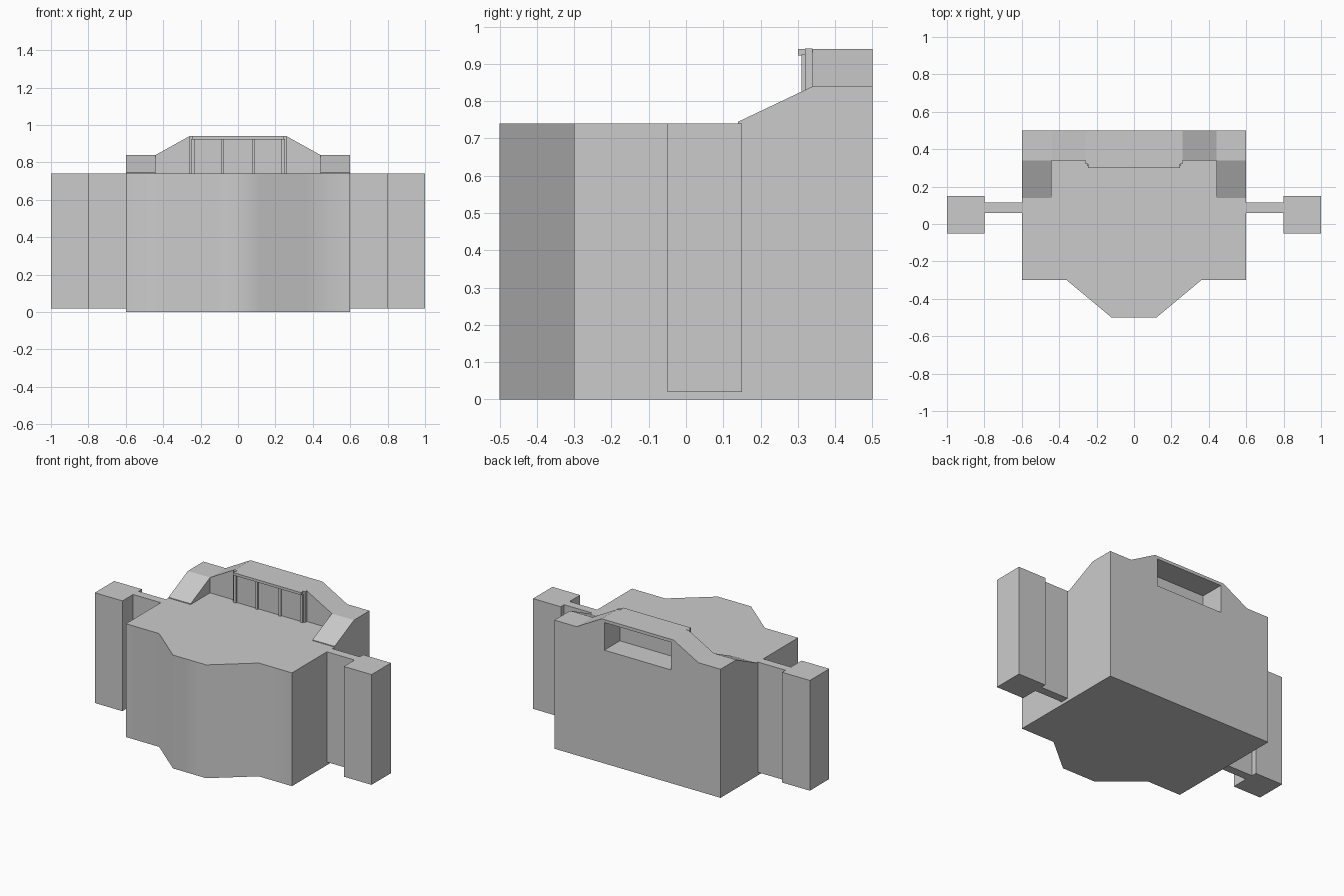
import bpy, bmesh, math
from mathutils import Vector

if "Cube" in bpy.data.objects:
    bpy.data.objects.remove(bpy.data.objects["Cube"])


def prism(name, outline, extrude):
    """Extrude a flat outline of 3D points along a vector."""
    bm = bmesh.new()
    face = bm.faces.new([bm.verts.new(p) for p in outline])
    res = bmesh.ops.extrude_face_region(bm, geom=[face])
    verts = [g for g in res["geom"] if isinstance(g, bmesh.types.BMVert)]
    bmesh.ops.translate(bm, verts=verts, vec=Vector(extrude))
    bmesh.ops.recalc_face_normals(bm, faces=bm.faces)
    mesh = bpy.data.meshes.new(name)
    bm.to_mesh(mesh)
    bm.free()
    obj = bpy.data.objects.new(name, mesh)
    bpy.context.collection.objects.link(obj)
    return obj


def box(name, x, y, z):
    pts = [(x[0], y[0], z[0]), (x[1], y[0], z[0]), (x[1], y[1], z[0]), (x[0], y[1], z[0])]
    return prism(name, pts, (0, 0, z[1] - z[0]))


def mirror(obj):
    obj.modifiers.new("mirror_x", 'MIRROR').use_axis[0] = True
    return obj


# Main block with a faceted, softly shaded front bay
half = [(0.12, -0.5), (0.36, -0.3), (0.6, -0.3), (0.6, 0.5)]
plan = half + [(-x, y) for x, y in reversed(half)]
body = prism("main_block", [(x, y, 0) for x, y in plan], (0, 0, 0.74))
bpy.context.view_layer.objects.active = body
body.select_set(True)
bpy.ops.object.shade_smooth_by_angle(angle=math.radians(42))
body.select_set(False)

# Side wall stubs and end piers
mirror(box("wall_stub", (0.6, 0.8), (0.06, 0.115), (0.02, 0.74)))
mirror(box("end_pier", (0.8, 1.0), (-0.05, 0.15), (0.02, 0.74)))

# Raised rear parapet with a window opening
half = [(0.24, 0.92), (0.24, 0.74), (0.6, 0.74), (0.6, 0.84), (0.44, 0.84), (0.26, 0.94)]
profile = half + [(-x, z) for x, z in reversed(half)]
prism("rear_parapet", [(x, 0.34, z) for x, z in profile], (0, 0.16, 0))

# Sloping side parapets
slope = [(0.14, 0.74), (0.34, 0.74), (0.34, 0.84), (0.14, 0.745)]
mirror(prism("sloped_parapet", [(0.44, y, z) for y, z in slope], (0.16, 0, 0)))

# Window panel, posts, mullions and lintel
box("window_panel", (-0.24, 0.24), (0.32, 0.34), (0.74, 0.93))
mirror(box("window_post", (0.24, 0.26), (0.32, 0.34), (0.74, 0.942)))
mirror(box("window_mullion", (0.075, 0.092), (0.31, 0.32), (0.74, 0.925)))
mirror(box("window_edge_trim", (0.232, 0.25), (0.31, 0.32), (0.74, 0.925)))
box("window_lintel", (-0.245, 0.245), (0.30, 0.34), (0.923, 0.94))
